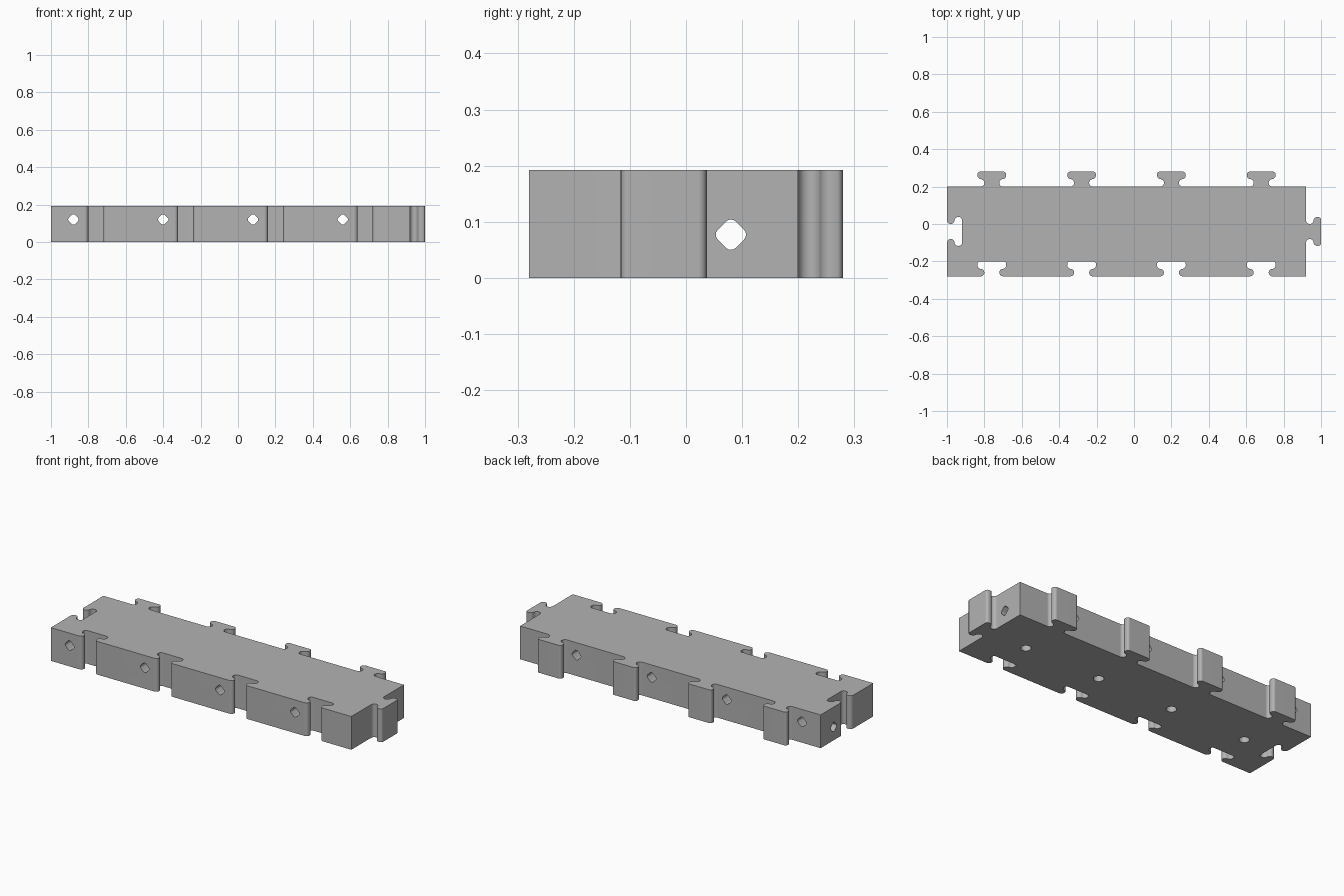
import bpy, bmesh
from math import sin, cos, radians, pi
from mathutils import Matrix

if "Cube" in bpy.data.objects:
    bpy.data.objects.remove(bpy.data.objects["Cube"])

HEIGHT = 0.192
STATIONS = [-0.76, -0.28, 0.2, 0.68]   # connector positions along x
SIDE = -0.04                           # connector position along y

grey = bpy.data.materials.new("plain grey")
grey.use_nodes = True
colour = (0.45, 0.45, 0.45, 1)
grey.diffuse_color = colour
grey.node_tree.nodes["Principled BSDF"].inputs["Base Color"].default_value = colour


def arc(cx, cy, r, start, end, steps):
    angles = [radians(start + (end - start) * i / steps) for i in range(steps + 1)]
    return [(cx + r * cos(a), cy + r * sin(a)) for a in angles]


def make_object(name, bm):
    bmesh.ops.recalc_face_normals(bm, faces=bm.faces)
    mesh = bpy.data.meshes.new(name)
    bm.to_mesh(mesh)
    bm.free()
    mesh.materials.append(grey)
    obj = bpy.data.objects.new(name, mesh)
    bpy.context.collection.objects.link(obj)
    return obj


def prism(name, points, depth):
    bm = bmesh.new()
    face = bm.faces.new([bm.verts.new((x, y, 0)) for x, y in points])
    top = bmesh.ops.extrude_face_region(bm, geom=[face])["geom"]
    verts = [v for v in top if isinstance(v, bmesh.types.BMVert)]
    bmesh.ops.translate(bm, verts=verts, vec=(0, 0, depth))
    return make_object(name, bm)


# Interlocking profile: waisted neck, then a wider rounded head
half = arc(0.06, 0.02, 0.02, 270, 90, 10)
half += arc(0.057, 0.06, 0.02, -90, 0, 5)[1:]
half += arc(0.062, 0.065, 0.015, 0, 90, 4)[1:]
key = [(-u, v) for u, v in half] + half[::-1]


def along_x(edge):
    return [(x + u, edge + v) for x in STATIONS for u, v in key]


def along_y(edge):
    return [(edge + v, SIDE + u) for u, v in key]


# Slots on the front and right, matching tabs on the back and left
outline = [(-1, -0.28)] + along_x(-0.28) + [(0.92, -0.28)] + along_y(0.92)
outline += [(0.92, 0.2)] + along_x(0.2)[::-1] + [(-1, 0.2)] + along_y(-1)[::-1]
block = prism("interlocking_block", outline, HEIGHT)


# Holes: rounded diamonds across and along, blind round sockets underneath
def diamond(r):
    c = r * 0.55
    pts = []
    for k in range(4):
        a = k * pi / 2
        for px, py in arc(c, 0, r - c, -45, 45, 4):
            pts.append((px * cos(a) - py * sin(a), px * sin(a) + py * cos(a)))
    return pts


cutters = []
for x in STATIONS:
    cross = prism("cross_hole_cutter", diamond(0.028), 1)
    cross.data.transform(Matrix.Translation((x - 0.12, 0.5, 0.12)) @ Matrix.Rotation(pi / 2, 4, "X"))
    socket = prism("socket_cutter", arc(0, 0, 0.027, 0, 345, 23), 0.2)
    socket.data.transform(Matrix.Translation((x, SIDE, -0.1)))
    cutters += [cross, socket]
long_hole = prism("long_hole_cutter", diamond(0.027), 3)
long_hole.data.transform(Matrix.Translation((-1.5, 0.08, 0.077)) @ Matrix.Rotation(pi / 2, 4, "Y"))
cutters.append(long_hole)

bpy.context.view_layer.objects.active = block
for cutter in cutters:
    cutter.hide_render = True
    mod = block.modifiers.new("hole", "BOOLEAN")
    mod.operation = "DIFFERENCE"
    mod.solver = "EXACT"
    mod.object = cutter
    bpy.ops.object.modifier_apply(modifier=mod.name)
    bpy.data.objects.remove(cutter)

# Smooth curves, with flat faces kept flat
bpy.ops.object.select_all(action="DESELECT")
block.select_set(True)
bpy.ops.object.shade_smooth_by_angle(angle=radians(35))
weighted = block.modifiers.new("flat_faces", "WEIGHTED_NORMAL")
weighted.keep_sharp = True
